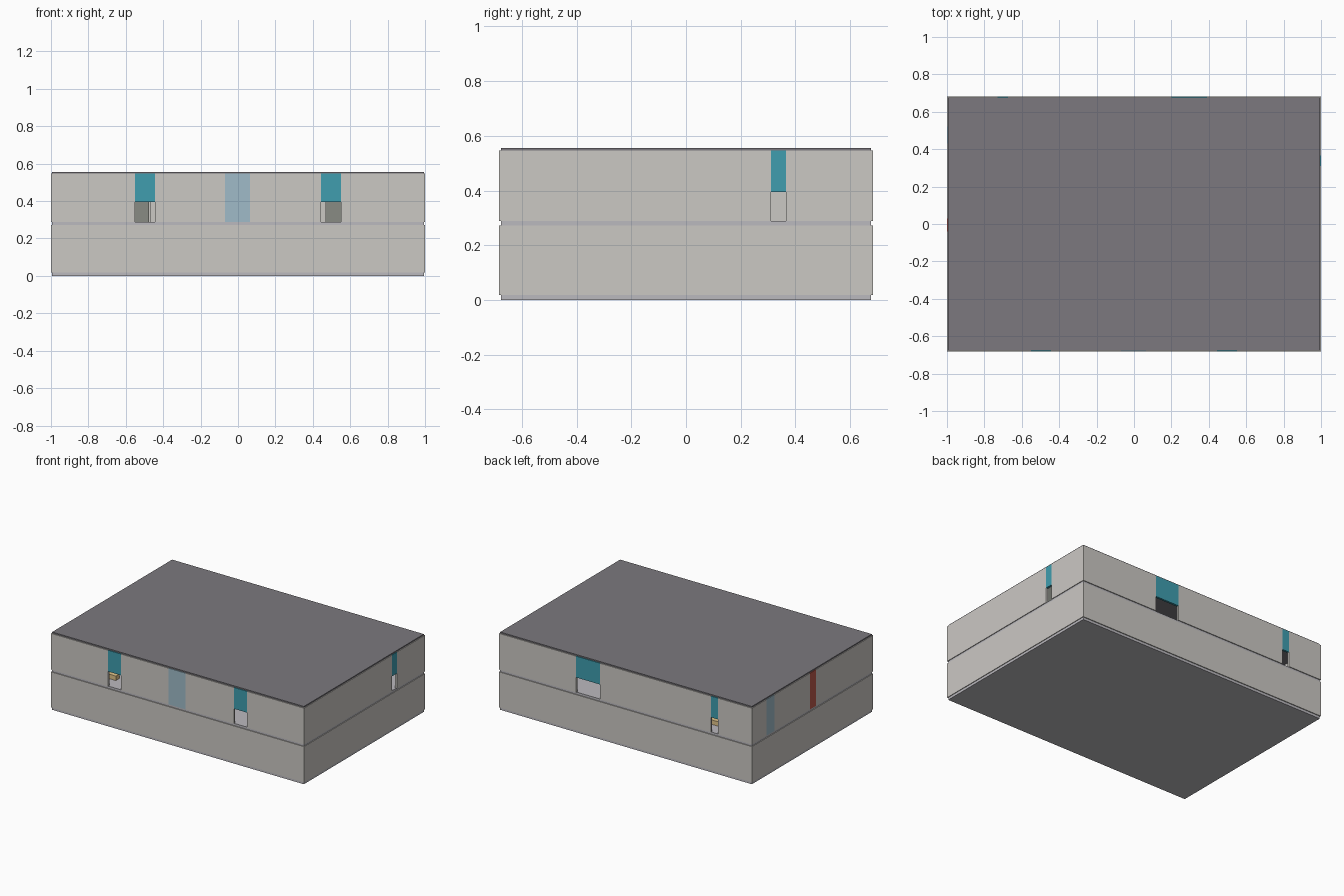
import bpy

if "Cube" in bpy.data.objects:
    bpy.data.objects.remove(bpy.data.objects["Cube"])

# materials
def material(name, r, g, b, a=1.0):
    m = bpy.data.materials.new(name)
    m.diffuse_color = (r, g, b, a)
    m.use_nodes = True
    m.node_tree.nodes["Principled BSDF"].inputs["Base Color"].default_value = m.diffuse_color
    return m

WALL = material("wall_stone", 0.60, 0.58, 0.55)
SLAB = material("slab_concrete", 0.50, 0.49, 0.52)
ROOF = material("roof_grey", 0.20, 0.19, 0.21)
TEAL = material("door_teal", 0.05, 0.34, 0.43)
BLUE = material("window_blue", 0.35, 0.50, 0.58, 0.6)
RED = material("panel_red", 0.50, 0.10, 0.07, 0.7)
DARK = material("partition_dark", 0.25, 0.26, 0.23)
SAND = material("furniture_sand", 0.75, 0.55, 0.25)


def box(name, lo, hi, mat):
    x, y, z = zip(lo, hi)
    verts = [(a, b, c) for a in x for b in y for c in z]
    faces = [(0, 1, 3, 2), (4, 6, 7, 5), (0, 4, 5, 1),
             (2, 3, 7, 6), (0, 2, 6, 4), (1, 5, 7, 3)]
    mesh = bpy.data.meshes.new(name)
    mesh.from_pydata(verts, [], faces)
    mesh.materials.append(mat)
    ob = bpy.data.objects.new(name, mesh)
    bpy.context.collection.objects.link(ob)
    return ob


HX, HY, T = 1.0, 0.683, 0.015
Z = [0.0, 0.018, 0.272, 0.288, 0.547, 0.556]
DOOR_TOP = 0.395


# a wall along one side, split around (start, end, kind) openings
def wall(side, z0, z1, openings=()):
    along_x = side in ("front", "back")
    end = HX if along_x else HY - T
    outer = HY if along_x else HX
    near = -outer if side in ("front", "left") else outer - T

    def piece(name, a, b, za, zb, mat):
        if along_x:
            box(name, (a, near, za), (b, near + T, zb), mat)
        else:
            box(name, (near, a, za), (near + T, b, zb), mat)

    pos = -end
    for a, b, kind in sorted(openings, key=lambda o: o[0]):
        piece(side + "_wall", pos, a, z0, z1, WALL)
        if kind == "door":
            piece(side + "_door_transom", a, b, DOOR_TOP, z1, TEAL)
        else:
            piece(side + "_panel", a, b, z0, z1, BLUE if kind == "blue" else RED)
        pos = b
    piece(side + "_wall", pos, end, z0, z1, WALL)


# floor and roof slabs, slightly inset from the walls
for name, z0, z1, mat in (("ground_slab", Z[0], Z[1], SLAB),
                          ("upper_floor_slab", Z[2], Z[3], SLAB),
                          ("roof_slab", Z[4], Z[5], ROOF)):
    box(name, (-0.995, -0.677, z0), (0.995, 0.677, z1), mat)

# lower storey, closed walls
for side in ("front", "back", "left", "right"):
    wall(side, Z[1], Z[2])

# upper storey, walls with doorways and coloured panels
wall("front", Z[3], Z[4], [(-0.55, -0.445, "door"), (-0.07, 0.065, "blue"),
                           (0.445, 0.55, "door")])
wall("back", Z[3], Z[4], [(-0.73, -0.675, "door"), (0.2, 0.39, "door")])
wall("right", Z[3], Z[4], [(0.31, 0.365, "door")])
wall("left", Z[3], Z[4], [(-0.04, 0.03, "red"), (0.43, 0.52, "blue")])

# upper storey partitions
for s in (-1, 1):
    box("room_side_wall", (s * 0.4625 - 0.0075, -0.3, Z[3]),
        (s * 0.4625 + 0.0075, 0.3, Z[4]), WALL)
    box("dark_partition", (s * 0.73 - 0.26, 0.285, Z[3]),
        (s * 0.73 + 0.255, 0.3, Z[4]), DARK)
box("room_front_wall", (-0.455, -0.3, Z[3]), (0.455, -0.285, Z[4]), WALL)
box("room_back_wall", (-0.455, 0.285, Z[3]), (0.455, 0.3, Z[4]), WALL)

# low furniture seen through the doorways
box("front_bench", (-0.68, -0.58, Z[3]), (-0.56, -0.54, 0.32), SAND)
box("back_bench", (-0.66, 0.54, Z[3]), (-0.58, 0.58, 0.32), SAND)
